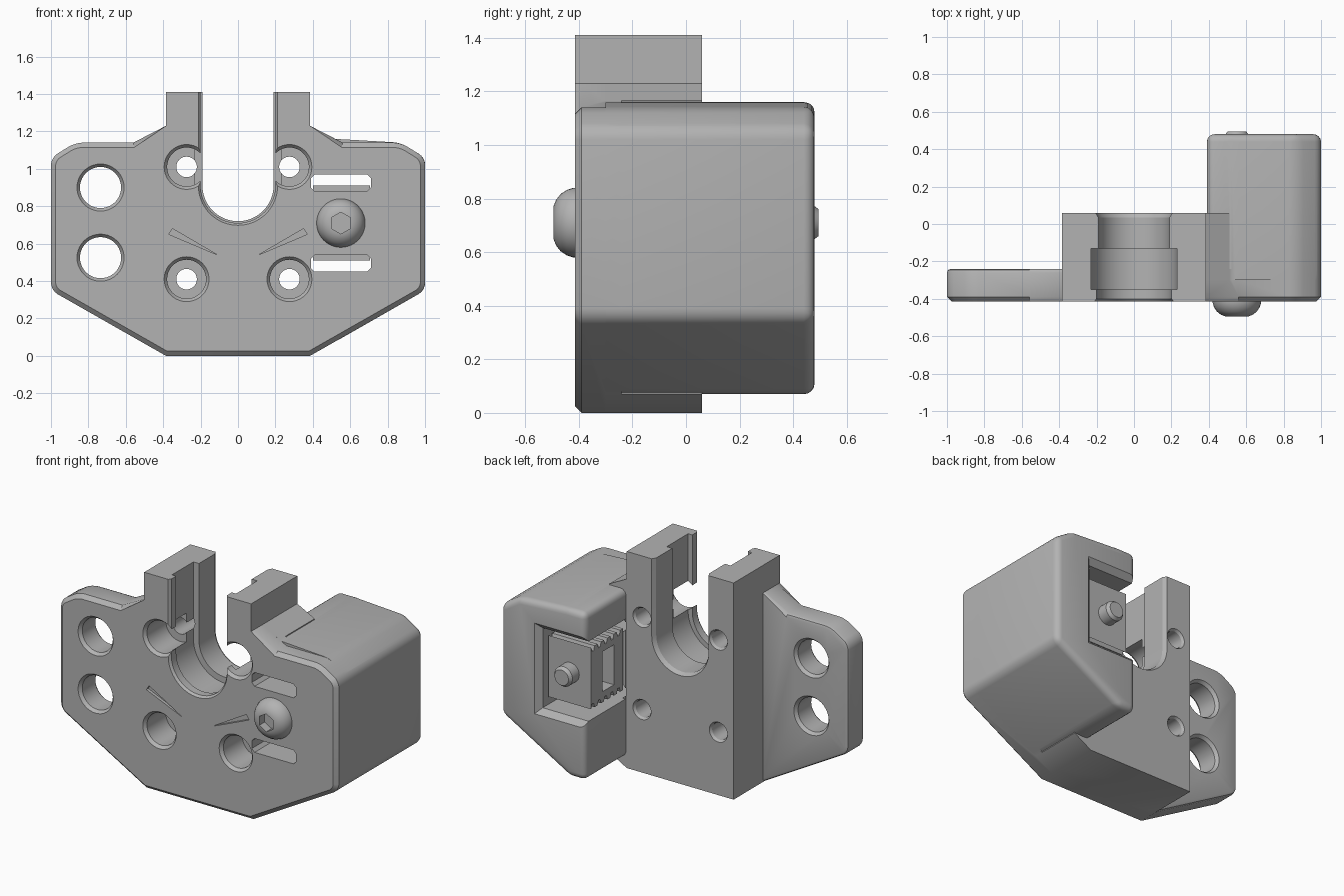
import bpy, bmesh, math

if "Cube" in bpy.data.objects:
    bpy.data.objects.remove(bpy.data.objects["Cube"])

grey = bpy.data.materials.new("plain grey")
grey.diffuse_color = (0.45, 0.45, 0.45, 1)
grey.use_nodes = True
grey.node_tree.nodes["Principled BSDF"].inputs["Base Color"].default_value = grey.diffuse_color


def loft(name, rings, axis='y', edit=None):
    """Solid through rings of (outline, depth); the outline is (x, z), or (y, z) for axis x."""
    bm = bmesh.new()
    loops = []
    for pts, d in rings:
        loops.append([bm.verts.new((a, d, b) if axis == 'y' else (d, a, b)) for a, b in pts])
    n = len(loops[0])
    for lo, hi in zip(loops, loops[1:]):
        for i in range(n):
            j = (i + 1) % n
            bm.faces.new((lo[i], lo[j], hi[j], hi[i]))
    bm.faces.new(loops[0])
    bm.faces.new(loops[-1])
    bmesh.ops.recalc_face_normals(bm, faces=bm.faces)
    if edit:
        edit(bm)
    me = bpy.data.meshes.new(name)
    bm.to_mesh(me)
    bm.free()
    me.materials.append(grey)
    ob = bpy.data.objects.new(name, me)
    bpy.context.collection.objects.link(ob)
    return ob


def prism(name, pts, d0, d1, axis='y', edit=None):
    return loft(name, [(pts, d0), (pts, d1)], axis, edit)


def circle(x, z, r, n=40, turn=0.0):
    return [(x + r * math.cos(turn + math.tau * i / n), z + r * math.sin(turn + math.tau * i / n))
            for i in range(n)]


def rect(x0, x1, z0, z1):
    return [(x0, z0), (x1, z0), (x1, z1), (x0, z1)]


def lathe(name, x, z, steps, n=40):
    """Round part along y from (radius, y) steps."""
    return loft(name, [(circle(x, z, r, n), y) for r, y in steps])


def combine(ob, other, op='DIFFERENCE'):
    m = ob.modifiers.new("combine", 'BOOLEAN')
    m.operation, m.object, m.solver = op, other, 'EXACT'
    bpy.context.view_layer.objects.active = ob
    bpy.ops.object.modifier_apply(modifier=m.name)
    bpy.data.objects.remove(other)


def bevel(bm, test, offset, segments):
    picked = [e for e in bm.edges if test(e.verts[0].co, e.verts[1].co)]
    bmesh.ops.bevel(bm, geom=picked, offset=offset, segments=segments, profile=0.5, affect='EDGES')


# Front plate: full outline, rounded outer corners, chamfered front rim
half = [(0.385, 0), (1, 0.35), (1, 1.06), (0.87, 1.14), (0.56, 1.14), (0.385, 1.23), (0.385, 1.41)]
outline = half + [(-x, z) for x, z in reversed(half)]
FRONT, PLATE_BACK, MID_BACK, BACK = -0.415, -0.24, 0.06, 0.48


def plate_edges(bm):
    bevel(bm, lambda a, b: abs(a.y - b.y) > 0.1 and abs(a.x) > 0.8, 0.04, 4)
    bevel(bm, lambda a, b: max(a.y, b.y) < FRONT + 0.001 and max(a.z, b.z) < 1.235, 0.025, 1)
    bevel(bm, lambda a, b: min(a.y, b.y) > PLATE_BACK - 0.001 and (a.x + b.x) / 2 < -0.4
          and max(a.x, b.x) < -0.38, 0.02, 2)


body = prism("bracket_body", outline, FRONT, PLATE_BACK, edit=plate_edges)

# Thick middle block carrying the two upright arms
middle = [(-0.385, 0), (0.385, 0), (0.51, 0.071), (0.51, 1.166), (0.385, 1.23),
          (0.385, 1.41), (-0.385, 1.41)]
combine(body, prism("middle", middle, -0.3, MID_BACK), 'UNION')

# Deep rounded side block
side = [(0.39, 0.07), (0.51, 0.07), (1, 0.35), (1, 1.06), (0.87, 1.14), (0.52, 1.16), (0.39, 1.16)]


def side_edges(bm):
    bevel(bm, lambda a, b: (a.y + b.y) / 2 > 0, 0.04, 4)


combine(body, prism("side", side, -0.3, BACK, edit=side_edges), 'UNION')


# Stepped U-shaped slot between the arms
def u_shape(r):
    arc = [(r * math.cos(math.pi + math.pi * i / 32), 0.91 + r * math.sin(math.pi + math.pi * i / 32))
           for i in range(33)]
    return [(-r, 1.5)] + arc + [(r, 1.5)]


steps = [(0.212, -0.45), (0.212, FRONT), (0.2, -0.40), (0.2, -0.35), (0.23, -0.35), (0.23, -0.13),
         (0.19, -0.13), (0.19, 0.035), (0.205, 0.06), (0.205, 0.1)]
combine(body, loft("slot", [(u_shape(r), y) for r, y in steps]))

# Four counterbored screw holes
for x in (-0.275, 0.275):
    for z in (0.41, 1.01):
        combine(body, lathe("screw_hole", x, z, [
            (0.12, -0.45), (0.12, FRONT), (0.104, -0.395), (0.104, -0.2), (0.055, -0.2),
            (0.055, 0.045), (0.065, 0.06), (0.065, 0.1)]))

# Two large holes in the thin plate
for z in (0.525, 0.9):
    combine(body, lathe("large_hole", -0.735, z, [
        (0.126, -0.45), (0.126, FRONT), (0.11, -0.395), (0.11, -0.26), (0.126, PLATE_BACK),
        (0.126, -0.2)]))

# Clamp pocket open to the back and inner side, with a flared mouth
combine(body, loft("pocket", [(rect(0.3, 0.72, 0.45, 0.97), 0.065),
                              (rect(0.3, 0.72, 0.45, 0.97), 0.445),
                              (rect(0.3, 0.76, 0.41, 1.01), 0.485),
                              (rect(0.3, 0.76, 0.41, 1.01), 0.6)]))

# Two strap slots running from the front into the pocket
for z0 in (0.45, 0.88):
    combine(body, prism("strap_slot", [(0.41, z0), (0.69, z0), (0.71, z0 + 0.02), (0.71, z0 + 0.07),
                                       (0.69, z0 + 0.09), (0.41, z0 + 0.09), (0.39, z0 + 0.07),
                                       (0.39, z0 + 0.02)], -0.5, 0.2))

# Engraved wedge marks
for s in (-1, 1):
    combine(body, prism("mark", [(s * 0.35, 0.68), (s * 0.37, 0.65), (s * 0.11, 0.54)], -0.5, -0.395))

# Toothed clamp block with a nut window
pitch, y0, mid = 0.066, 0.075, 0.71
ridge = []
for i in range(5):
    y = y0 + i * pitch
    ridge += [(y, 0.2), (y + 0.45 * pitch, 0.2), (y + 0.6 * pitch, 0.17), (y + 0.85 * pitch, 0.17)]
ridge += [(y0 + 5 * pitch, 0.2)]
teeth = [(y, mid + h) for y, h in ridge] + [(y, mid - h) for y, h in reversed(ridge)]
clamp = prism("toothed_clamp", teeth, 0.4, 0.705, 'x')
combine(clamp, prism("window", rect(0.17, 0.29, 0.58, 0.84), 0.3, 0.62, 'x'))

# Domed bolt with a hexagonal socket
bolt = lathe("clamp_bolt", 0.55, mid, [
    (0.06, -0.495), (0.085, -0.485), (0.107, -0.468), (0.122, -0.445), (0.13, -0.42), (0.13, -0.41),
    (0.065, -0.41), (0.065, 0.475), (0.05, 0.495)])
combine(bolt, prism("socket", circle(0.55, mid, 0.058, 6, math.pi / 6), -0.6, -0.44))

# Smooth curved surfaces, keep hard edges
for ob in (body, clamp, bolt):
    bpy.ops.object.select_all(action='DESELECT')
    ob.select_set(True)
    bpy.context.view_layer.objects.active = ob
    bpy.ops.object.shade_smooth_by_angle(angle=math.radians(30))
